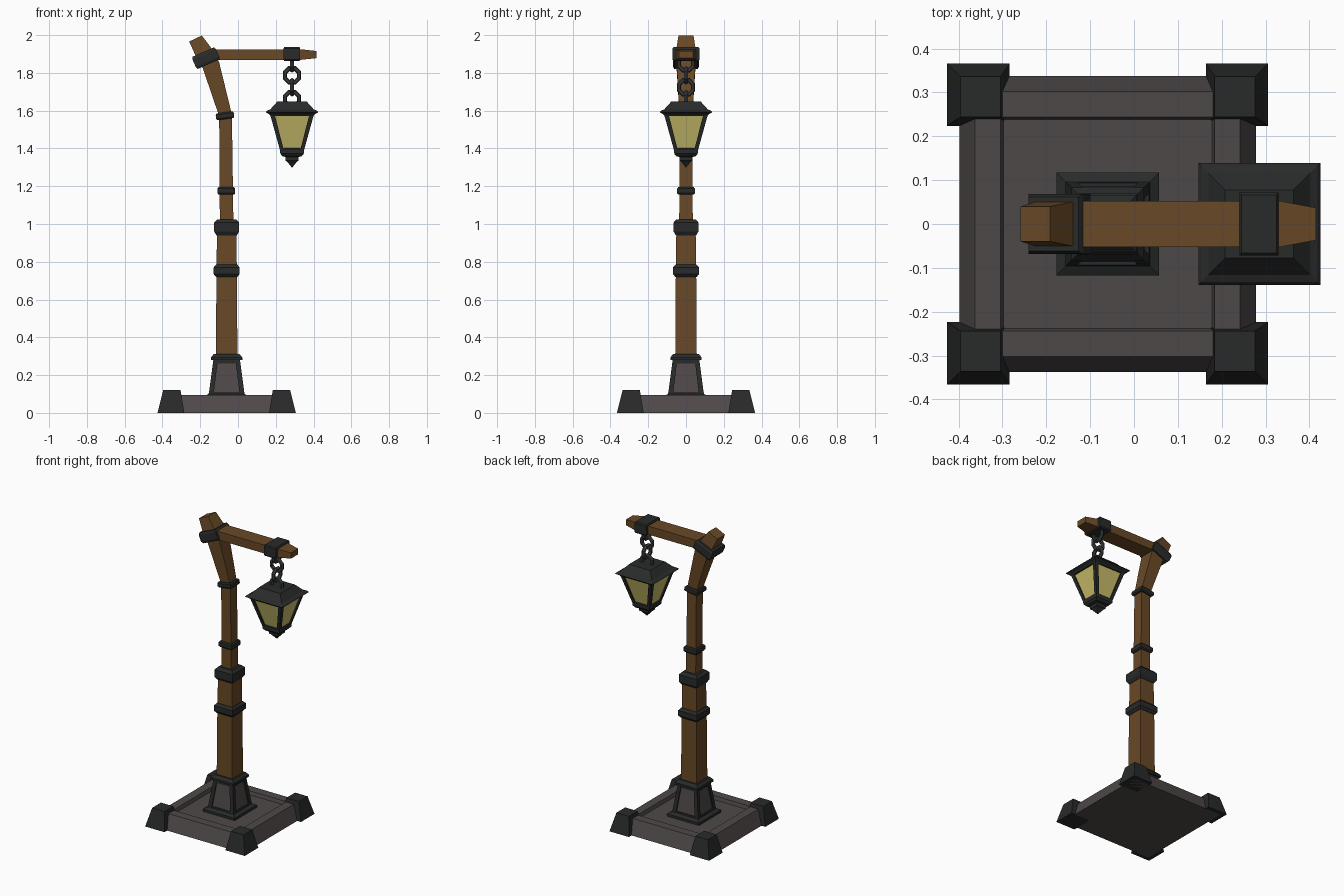
import bpy, bmesh, math
from mathutils import Vector, Matrix

if "Cube" in bpy.data.objects:
    bpy.data.objects.remove(bpy.data.objects["Cube"])


def material(name, r, g, b):
    m = bpy.data.materials.new(name)
    m.diffuse_color = (r, g, b, 1)
    m.use_nodes = True
    m.node_tree.nodes["Principled BSDF"].inputs["Base Color"].default_value = m.diffuse_color
    return m


WOOD = material("wood", 0.14, 0.065, 0.019)
IRON = material("iron", 0.022, 0.023, 0.023)
STONE = material("stone", 0.078, 0.066, 0.066)
GLASS = material("glass", 0.58, 0.51, 0.14)
CHAIN = material("chain", 0.045, 0.047, 0.05)

PX = -0.06    # post axis
LX = 0.286    # lantern axis


def loft(name, sections, mat):
    """Skin rectangles: (x, y, z, half_x, half_y, tilt in degrees about y)."""
    bm = bmesh.new()
    rings = []
    for x, y, z, hx, hy, tilt in sections:
        rot = Matrix.Rotation(math.radians(tilt), 3, 'Y')
        rings.append([bm.verts.new(Vector((x, y, z)) + rot @ Vector((sx * hx, sy * hy, 0)))
                      for sx, sy in ((-1, -1), (1, -1), (1, 1), (-1, 1))])
    for a, b in zip(rings, rings[1:]):
        for i in range(4):
            j = (i + 1) % 4
            bm.faces.new((a[i], a[j], b[j], b[i]))
    bm.faces.new(rings[0][::-1])
    bm.faces.new(rings[-1])
    bmesh.ops.recalc_face_normals(bm, faces=bm.faces)
    me = bpy.data.meshes.new(name)
    bm.to_mesh(me)
    bm.free()
    me.materials.append(mat)
    ob = bpy.data.objects.new(name, me)
    bpy.context.collection.objects.link(ob)
    return ob


def square(name, cx, profile, mat):
    """Upright square part from (z, half width) pairs."""
    return loft(name, [(cx, 0, z, h, h, 0) for z, h in profile], mat)


def corners(name, cx, profile, mat):
    """Four leaning corner pieces from (z, offset, half width) triples."""
    for i, (sx, sy) in enumerate(((-1, -1), (1, -1), (1, 1), (-1, 1))):
        loft(f"{name}_{i + 1}", [(cx + sx * o, sy * o, z, h, h, 0) for z, o, h in profile], mat)


# Base slab with recessed top, and its corner feet
square("base_slab", PX, [(0, .338), (.095, .302), (.095, .244), (.072, .238)], STONE)
corners("base_foot", PX, [(0, .295, .071), (.12, .29, .046)], IRON)

# Pedestal: stone core in an iron frame
square("pedestal_flange", PX, [(.07, .117), (.088, .117), (.1, .096), (.108, .094)], IRON)
square("pedestal_core", PX, [(.09, .088), (.285, .062)], STONE)
corners("pedestal_edge", PX, [(.09, .083, .013), (.285, .058, .012)], IRON)
square("pedestal_cap", PX, [(.262, .071), (.28, .071), (.28, .083), (.293, .083), (.312, .068)], IRON)

# Wooden post, bending near the top
square("lower_post", PX, [(.3, .057), (.75, .054), (.98, .051)], WOOD)
loft("upper_post", [(PX, 0, .98, .036, .036, 0), (-.066, 0, 1.575, .034, .034, -8),
                    (-.143, 0, 1.84, .046, .05, -19), (-.176, 0, 1.90, .048, .052, -24),
                    (-.225, 0, 1.982, .037, .04, -25)], WOOD)

# Iron bands
square("lower_band", PX, [(.72, .057), (.735, .069), (.77, .069), (.785, .056)], IRON)
square("middle_band", PX, [(.94, .054), (.96, .066), (1.008, .066), (1.025, .05)], IRON)
square("upper_band", PX - .002, [(1.155, .041), (1.163, .047), (1.187, .047), (1.195, .041)], IRON)


def tilted_band(name, x, z, half, height, tilt):
    t = math.radians(tilt)
    secs = []
    for d, shrink in ((-.5, .006), (-.3, 0), (.3, 0), (.5, .006)):
        h = half - shrink
        secs.append((x + d * height * math.sin(t), 0, z + d * height * math.cos(t), h, h, tilt))
    loft(name, secs, IRON)


tilted_band("bend_band", -.069, 1.573, .048, .036, -8)
tilted_band("arm_collar", -.17, 1.878, .068, .07, -23.5)

# Horizontal arm and the clasp carrying the chain
loft("arm", [(x, 0, 1.897, hz, hy, 90) for x, hz, hy in
             ((-.15, .028, .053), (.33, .028, .053), (.415, .019, .037))], WOOD)
loft("arm_clasp", [(.285, 0, 1.863, .04, .066, 0), (.285, 0, 1.87, .044, .072, 0),
                   (.285, 0, 1.93, .044, .072, 0), (.285, 0, 1.937, .04, .066, 0)], IRON)

# Chain of alternating links
for i in range(4):
    bpy.ops.mesh.primitive_torus_add(
        major_segments=8, minor_segments=6, major_radius=.04, minor_radius=.0125,
        location=(LX, 0, 1.85 - i * .063),
        rotation=(math.pi / 2, math.radians(22.5), 0 if i % 2 else math.pi / 2))
    link = bpy.context.object
    link.name = f"chain_link_{i + 1}"
    link.data.materials.append(CHAIN)

# Lantern
square("lantern_roof", LX, [(1.572, .112), (1.582, .122), (1.592, .139), (1.6, .132),
                            (1.606, .116), (1.648, .078)], IRON)
square("lantern_glass", LX, [(1.385, .054), (1.58, .107)], GLASS)
corners("lantern_frame", LX, [(1.385, .052, .01), (1.58, .104, .012)], IRON)
square("lantern_bottom", LX, [(1.402, .058), (1.398, .064), (1.372, .062), (1.358, .05),
                              (1.355, .034), (1.335, .034), (1.33, .026), (1.3, .002)], IRON)
